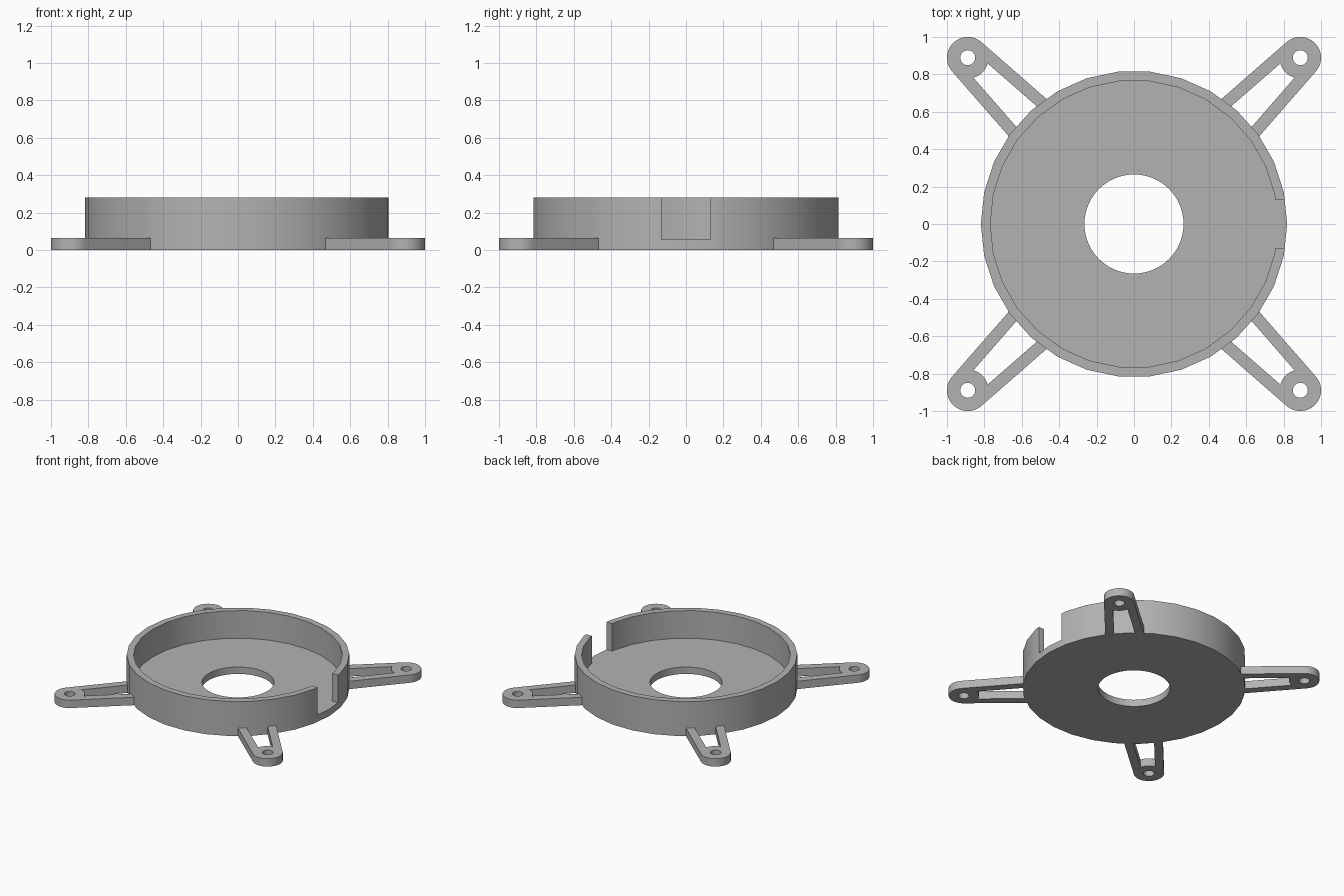
import bpy, bmesh
from math import sin, cos, asin, radians, pi
from mathutils import Matrix

cube = bpy.data.objects.get("Cube")
if cube:
    bpy.data.objects.remove(cube)

RIM, BORE, HOLE = 0.819, 0.768, 0.265      # body radii
HEIGHT, FLOOR, ARM = 0.28, 0.056, 0.064    # heights above the base
HUB, PIN, STRUT = 0.111, 0.04, 0.064       # arm hub, screw hole, strut width
SPREAD = radians(3.9)                      # opening angle of each strut

grey = bpy.data.materials.new("plain grey")
grey.use_nodes = True
colour = (0.45, 0.45, 0.45, 1)
grey.diffuse_color = colour
grey.node_tree.nodes["Principled BSDF"].inputs["Base Color"].default_value = colour


def arc(radius, start, end, count):
    return [(radius * cos(start + (end - start) * i / count),
             radius * sin(start + (end - start) * i / count)) for i in range(count + 1)]


def circle(radius, sides):
    return arc(radius, 0, 2 * pi, sides)[:-1]


def prism(name, outline, z0, z1):
    """Solid with the given outline between two heights."""
    bm = bmesh.new()
    face = bm.faces.new([bm.verts.new((x, y, z0)) for x, y in outline])
    new = bmesh.ops.extrude_face_region(bm, geom=[face])["geom"]
    bmesh.ops.translate(bm, vec=(0, 0, z1 - z0),
                        verts=[v for v in new if isinstance(v, bmesh.types.BMVert)])
    bmesh.ops.recalc_face_normals(bm, faces=bm.faces)
    mesh = bpy.data.meshes.new(name)
    bm.to_mesh(mesh)
    bm.free()
    mesh.materials.append(grey)
    obj = bpy.data.objects.new(name, mesh)
    bpy.context.collection.objects.link(obj)
    return obj


def cut(obj, *cutters):
    """Subtract the cutters, then discard them."""
    bpy.context.view_layer.objects.active = obj
    for cutter in cutters:
        cutter.hide_render = True
        mod = obj.modifiers.new("cut", 'BOOLEAN')
        mod.operation, mod.solver, mod.object = 'DIFFERENCE', 'EXACT', cutter
        bpy.ops.object.modifier_apply(modifier=mod.name)
        bpy.data.objects.remove(cutter)


def smooth(obj):
    bpy.ops.object.select_all(action='DESELECT')
    obj.select_set(True)
    bpy.context.view_layer.objects.active = obj
    bpy.ops.object.shade_smooth_by_angle(angle=radians(30))


# Round tray with a centre hole and a cable notch in the wall
body = prism("round_tray", circle(RIM, 30), 0, HEIGHT)
cut(body,
    prism("pocket_cutter", circle(BORE, 30), FLOOR, 1),
    prism("hole_cutter", circle(HOLE, 64), -1, 1),
    prism("notch_cutter", [(0.6, -0.13), (1, -0.13), (1, 0.13), (0.6, 0.13)], FLOOR, 1))
smooth(body)


# Mounting arm: hub at the origin, two struts spreading along +x
def strut_end(offset, side):
    x, y = 0.5 * cos(SPREAD), 0.5 * sin(SPREAD)
    return x - offset * sin(SPREAD), side * (y + offset * cos(SPREAD))


gap = HUB - STRUT
inner = SPREAD + asin(gap / HUB)
outline = (arc(HUB, pi / 2 + SPREAD, 3 * pi / 2 - SPREAD, 32)
           + [strut_end(HUB, -1), strut_end(gap, -1)]
           + arc(HUB, -inner, inner, 10)
           + [strut_end(gap, 1), strut_end(HUB, 1)])

for i, name in enumerate(["back_left", "back_right", "front_right", "front_left"]):
    arm = prism(name + "_arm", outline, 0, ARM)
    cut(arm, prism("pin_cutter", circle(PIN, 32), -1, 1))
    arm.data.transform(Matrix.Rotation(i * pi / 2, 4, 'Z')
                       @ Matrix.Translation((0.889, 0.889, 0))
                       @ Matrix.Rotation(radians(-135), 4, 'Z'))
    # Trim the struts flush with the tray wall
    cut(arm, prism("rim_cutter", circle(RIM, 30), -1, 1))
    smooth(arm)
